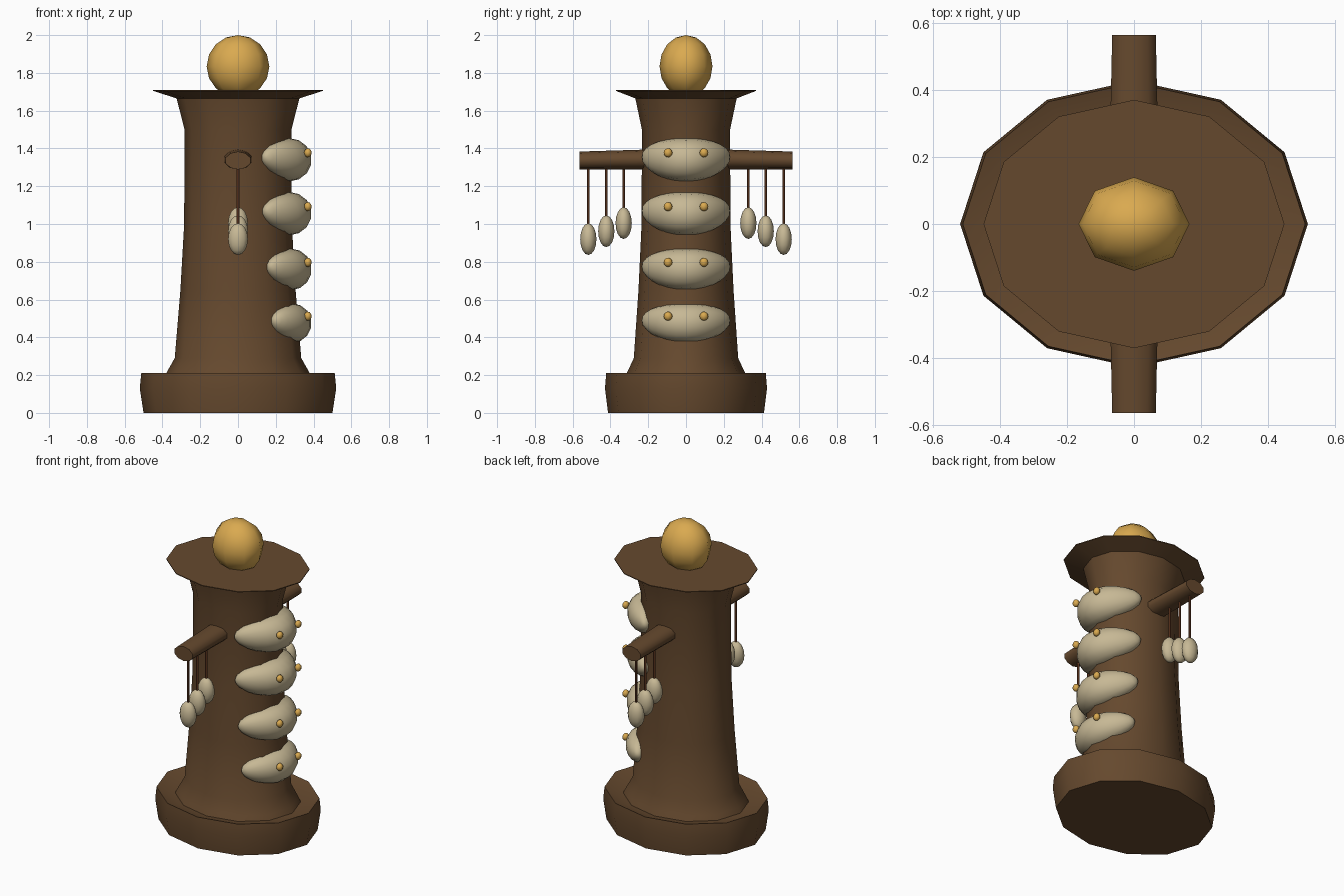
import bpy, bmesh, math
from mathutils import Vector

if "Cube" in bpy.data.objects:
    bpy.data.objects.remove(bpy.data.objects["Cube"], do_unlink=True)


def material(name, rgb):
    m = bpy.data.materials.new(name)
    m.use_nodes = True
    m.diffuse_color = (*rgb, 1)
    m.node_tree.nodes["Principled BSDF"].inputs["Base Color"].default_value = (*rgb, 1)
    return m


BROWN = material("dark wood", (0.13, 0.066, 0.027))
GOLD = material("gold", (0.70, 0.40, 0.08))
BONE = material("bone", (0.57, 0.48, 0.30))
CORD = material("red brown cord", (0.14, 0.045, 0.017))


def finish(name, bm, mat, angle=40):
    bmesh.ops.recalc_face_normals(bm, faces=bm.faces)
    mesh = bpy.data.meshes.new(name)
    bm.to_mesh(mesh)
    bm.free()
    mesh.materials.append(mat)
    ob = bpy.data.objects.new(name, mesh)
    bpy.context.collection.objects.link(ob)
    bpy.ops.object.select_all(action="DESELECT")
    ob.select_set(True)
    bpy.context.view_layer.objects.active = ob
    bpy.ops.object.shade_smooth_by_angle(angle=math.radians(angle))
    return ob


def lathe(name, profile, squash, mat, sides=12):
    """Closed oval turning from (radius, height) pairs."""
    bm = bmesh.new()
    rings = []
    for r, z in profile:
        rings.append([bm.verts.new((r * math.cos(a), r * squash * math.sin(a), z))
                      for a in (math.tau * i / sides for i in range(sides))])
    for low, high in zip(rings, rings[1:]):
        for i in range(sides):
            j = (i + 1) % sides
            bm.faces.new((low[i], low[j], high[j], high[i]))
    bm.faces.new(rings[0][::-1])
    bm.faces.new(rings[-1])
    return finish(name, bm, mat)


def ball(name, centre, radii, mat, segs=10, rings=8):
    bm = bmesh.new()
    bmesh.ops.create_uvsphere(bm, u_segments=segs, v_segments=rings, radius=1)
    for v in bm.verts:
        v.co = Vector(centre) + v.co * Vector(radii)
    return finish(name, bm, mat, 80)


def rod(name, start, end, radii, mat, sides=8, taper=1.0):
    """Straight bar along y or z with an oval section."""
    bm = bmesh.new()
    bmesh.ops.create_cone(bm, cap_ends=True, segments=sides,
                          radius1=1, radius2=taper, depth=1)
    a, b = Vector(start), Vector(end)
    along_y = abs(b.y - a.y) > abs(b.z - a.z)
    for v in bm.verts:
        u, w = v.co.x * radii[0], v.co.y * radii[1]
        offset = Vector((u, 0, w)) if along_y else Vector((u, w, 0))
        v.co = a.lerp(b, v.co.z + 0.5) + offset
    return finish(name, bm, mat, 50)


def carved_head(name, x, z, rx, rz, bend):
    """Crescent lobe wrapped around the side of the trunk."""
    half = 0.235
    bm = bmesh.new()
    bmesh.ops.create_uvsphere(bm, u_segments=14, v_segments=14, radius=1)
    for v in bm.verts:
        # poles lie along y so the lobe tapers to both ends
        u, t, w = v.co.x, v.co.z, v.co.y
        v.co = (x + rx * u - bend * t * t, half * t, z + rz * w + 0.015 * t * t)
    return finish(name, bm, BONE, 80)


# Base with a shallow dished top, and the flared trunk standing in it
lathe("base", [(0.50, 0), (0.52, 0.13), (0.512, 0.21), (0.41, 0.18)], 0.825, BROWN)
lathe("trunk", [(0.40, 0.17), (0.38, 0.21), (0.335, 0.29), (0.305, 0.65), (0.285, 1.0),
                (0.283, 1.5), (0.325, 1.665), (0.45, 1.705), (0.45, 1.71)], 0.825, BROWN)

# Crowning ball
ball("top_ball", (0, 0, 1.835), (0.166, 0.14, 0.165), GOLD, 8, 8)

# Four stacked heads with paired eyes
for i, (x, z, rx, rz, bend) in enumerate([
        (0.285, 0.475, 0.105, 0.105, 0.08), (0.28, 0.76, 0.11, 0.11, 0.10),
        (0.27, 1.055, 0.12, 0.115, 0.11), (0.27, 1.34, 0.12, 0.115, 0.115)]):
    carved_head(f"head_{i + 1}", x, z, rx, rz, bend)
    for side, tag in ((1, "back"), (-1, "front")):
        ball(f"eye_{i + 1}_{tag}", (0.37, side * 0.095, z + 0.037),
             (0.02, 0.023, 0.024), GOLD, 8, 6)

# Side arms, each carrying three hanging pods
for side, tag in ((1, "back"), (-1, "front")):
    rod(f"arm_{tag}", (0, side * 0.15, 1.342), (0, side * 0.565, 1.336),
        (0.078, 0.054), BROWN, 10, 0.88)
    for k, (y, z) in enumerate([(0.33, 1.005), (0.422, 0.962), (0.517, 0.92)]):
        rod(f"cord_{tag}_{k + 1}", (0, side * y, z + 0.07), (0, side * y, 1.31),
            (0.008, 0.007), CORD, 6)
        ball(f"pod_{tag}_{k + 1}", (0, side * y, z), (0.055, 0.043, 0.084), BONE)
